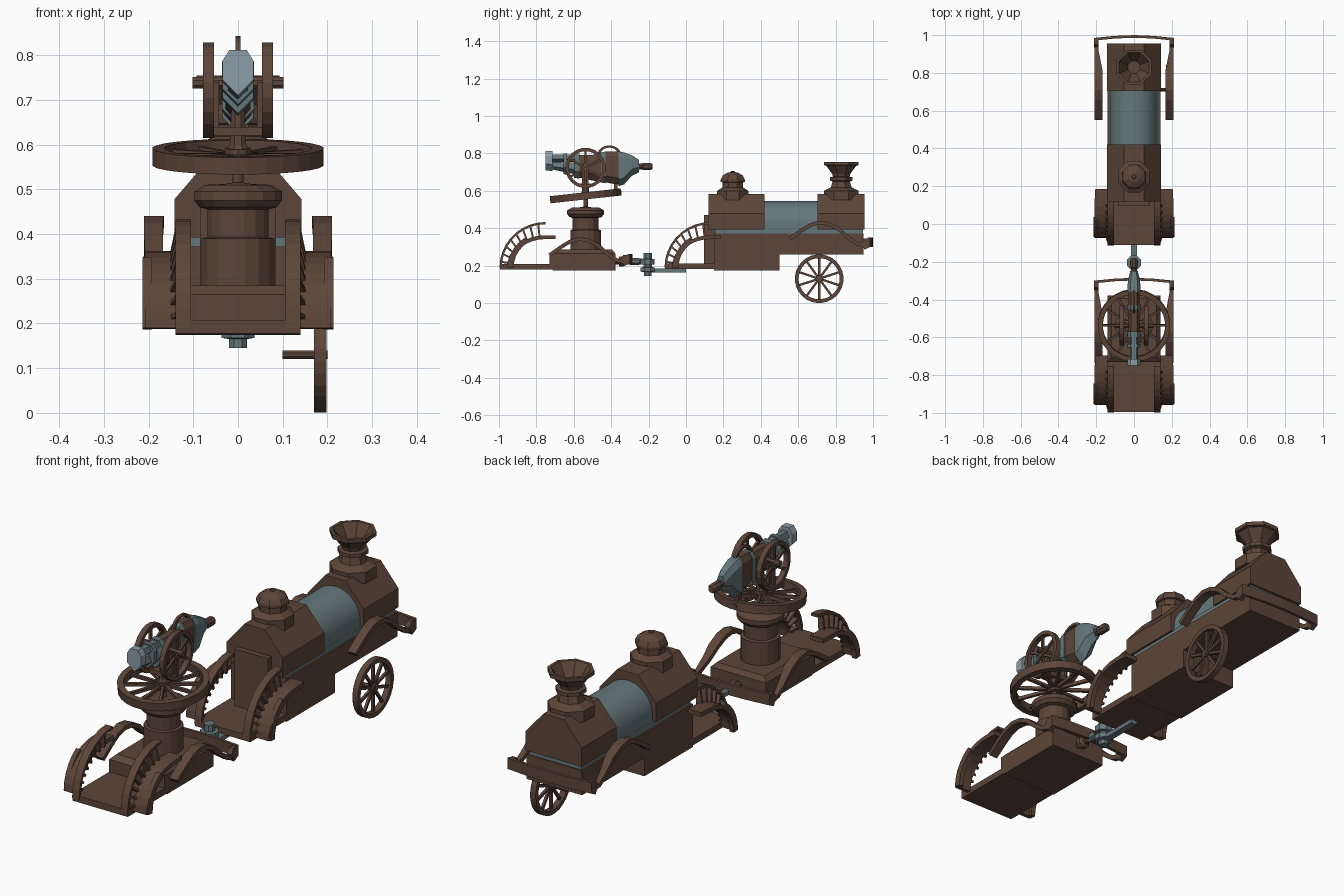
import bpy, bmesh, math
from mathutils import Matrix, Vector

if "Cube" in bpy.data.objects:
    bpy.data.objects.remove(bpy.data.objects["Cube"])

def material(name, rgb):
    m = bpy.data.materials.new(name)
    m.diffuse_color = (*[(c / 255) ** 2.2 for c in rgb], 1)
    m.use_nodes = True
    m.node_tree.nodes["Principled BSDF"].inputs["Base Color"].default_value = m.diffuse_color
    return m

BROWN = material("dark brown iron", (93, 71, 59))
STEEL = material("blue grey steel", (101, 119, 122))
PALE = material("pale steel", (138, 155, 166))

def loft(name, rings, mat, M=Matrix(), closed=False, smooth=False):
    """Skin a list of equal point rings; cap the ends unless closed."""
    bm = bmesh.new()
    vs = [[bm.verts.new(M @ Vector(p)) for p in r] for r in rings]
    n = len(rings[0])
    for i in range(len(vs) if closed else len(vs) - 1):
        a, b = vs[i], vs[(i + 1) % len(vs)]
        for j in range(n):
            k = (j + 1) % n
            bm.faces.new((a[j], a[k], b[k], b[j]))
    if not closed:
        bm.faces.new(vs[0])
        bm.faces.new(vs[-1])
    bmesh.ops.remove_doubles(bm, verts=bm.verts, dist=1e-5)
    bmesh.ops.recalc_face_normals(bm, faces=bm.faces)
    me = bpy.data.meshes.new(name)
    bm.to_mesh(me)
    bm.free()
    me.materials.append(mat)
    ob = bpy.data.objects.new(name, me)
    bpy.context.collection.objects.link(ob)
    if smooth:
        bpy.context.view_layer.objects.active = ob
        ob.select_set(True)
        bpy.ops.object.shade_smooth_by_angle(angle=math.radians(35))
        ob.select_set(False)
    return ob

def lathe(name, prof, n, mat, M=Matrix(), closed=False, smooth=False):
    ang = [2 * math.pi * (i + .5) / n for i in range(n)]
    return loft(name, [[(r * math.cos(a), r * math.sin(a), z) for a in ang] for r, z in prof],
                mat, M, closed, smooth)

def box(name, x, y, z, mat, M=Matrix()):
    return loft(name, [[(a, y[0], z[0]), (a, y[1], z[0]), (a, y[1], z[1]), (a, y[0], z[1])] for a in x], mat, M)

def along_y(name, sections, mat, smooth=False):
    return loft(name, [[(x, y, z) for x, z in s] for y, s in sections], mat, smooth=smooth)

def strip(name, path, t, mat=BROWN):
    """Band following (y, z, x0, x1) points with thickness t, built on both sides."""
    for s, side in ((1, "right"), (-1, "left")):
        rings = []
        for i, (y, z, x0, x1) in enumerate(path):
            a, b = path[max(i - 1, 0)], path[min(i + 1, len(path) - 1)]
            d = Vector((b[0] - a[0], b[1] - a[1])).normalized()
            ny, nz = d.y * t, -d.x * t
            rings.append([(s * x0, y, z), (s * x1, y, z), (s * x1, y + ny, z + nz), (s * x0, y + ny, z + nz)])
        loft(f"{name}_{side}", rings, mat)

def wheel(name, M, R, rin, w, spokes, sw, hub, n=24, mat=BROWN):
    """Spoked wheel about local z."""
    h = w / 2
    lathe(name + "_rim", [(rin, -h), (R, -h), (R, h), (rin, h)], n, mat, M, True)
    lathe(name + "_hub", [(hub, -h), (hub, h)], 10, mat, M)
    for i in range(spokes):
        box(f"{name}_spoke_{i}", (hub * .7, rin + .004), (-sw, sw), (-h * .4, h * .4), mat,
            M @ Matrix.Rotation(2 * math.pi * i / spokes, 4, 'Z'))

T = Matrix.Translation
AX = Matrix.Rotation(math.pi / 2, 4, 'Y')     # local z -> x
AY = Matrix.Rotation(-math.pi / 2, 4, 'X')    # local z -> y

# ---------- fenders shared by both wagons ----------
def spoked_fender(name, y0):
    def arc(ry, rz, x0, x1, n):
        return [(y0 - ry * math.cos(a), .19 + rz * math.sin(a), x0, x1)
                for a in [math.pi / 2 * i / n for i in range(n + 1)]]
    strip(name + "_rim", arc(.245, .243, .105, .14, 9), .012)
    strip(name + "_band", arc(.205, .172, .14, .208, 8) + [(y0 + .055, .362, .14, .205)], .02)
    strip(name + "_flange", arc(.2, .19, .192, .214, 8)[:6], .03)
    for i in range(1, 9):
        a = math.pi / 2 * (i - .4) / 8.6
        c, s = math.cos(a), math.sin(a)
        strip(f"{name}_spoke_{i}", [(y0 - .19 * c, .19 + .155 * s, .125, .155),
                                    (y0 - .24 * c, .19 + .238 * s, .115, .138)], .01)

def rear_fender(name, dy, dz):
    pts = [(.55, .352, .168, .208), (.61, .395, .168, .21), (.66, .425, .168, .21), (.71, .44, .166, .21),
           (.765, .433, .166, .21), (.82, .405, .168, .21), (.87, .36, .178, .21), (.92, .325, .188, .21),
           (.97, .315, .192, .21)]
    strip(name, [(y + dy, z + dz, a, b) for y, z, a, b in pts], .02)
    # bowed cross bar with hooked ends
    loft(name + "_cross_bar", [[(x, y + dy, .3 + dz), (x, y + dy - .014, .3 + dz),
         (x, y + dy - .014, .35 + dz), (x, y + dy, .35 + dz)]
         for x, y in ((-.212, .985), (-.1, .996), (0, 1), (.1, .996), (.212, .985))], BROWN)
    for s in (-1, 1):
        loft(f"{name}_hook_{s}", [[(s * x, y + dy, z + dz) for y, z in
             ((.935, .32), (.955, .285), (.985, .3), (.985, .345), (.95, .345))] for x in (.188, .212)], BROWN)

spoked_fender("gun_wagon_front_fender", -.752)
spoked_fender("engine_front_fender", .13)
rear_fender("gun_wagon_rear_fender", -1.285, -.088)
rear_fender("engine_rear_fender", 0, 0)

# ---------- gun wagon ----------
box("gun_wagon_deck", (-.14, .14), (-.995, -.70), (.178, .208), BROWN)
loft("gun_wagon_base", [[(x, y, z) for x, y in ((-a, f), (a, f), (a, b), (-a, b))] for a, f, b, z in
     ((.14, -.71, -.378, .174), (.14, -.73, -.378, .19), (.14, -.73, -.378, .265), (.12, -.705, -.395, .285))], BROWN)
P = T((0, -.537, 0))
lathe("pedestal", [(.083, .28), (.083, .39), (.07, .393), (.07, .455), (.088, .46), (.1, .475),
                   (.1, .495), (.075, .51), (.03, .512), (.012, .515), (.012, .58)], 16, BROWN, P)
wheel("turning_wheel", T((0, -.537, .573)) @ Matrix.Rotation(math.radians(6.3), 4, 'X'),
      .192, .165, .038, 12, .006, .03, 28)
lathe("gun_post", [(.03, .58), (.02, .6), (.016, .68)], 8, BROWN, P)
box("gun_bracket", (-.012, .012), (-.42, -.345), (.585, .6), BROWN)
box("gun_bracket_arm", (-.01, .01), (-.385, -.365), (.59, .64), BROWN)
box("gun_cradle", (-.055, .055), (-.565, -.51), (.62, .64), BROWN)
for s in (-1, 1):
    box(f"cradle_arm_{s}", (s * .042, s * .056), (-.555, -.52), (.62, .74), BROWN)

# ---------- gun ----------
def sec(w, zb, zt):
    c = min(.035, (zt - zb) * .4)
    return [(0, zb), (w, zb + c), (w, zt - .025), (w * .55, zt), (-w * .55, zt), (-w, zt - .025), (-w, zb + c)]

along_y("gun_nose", [(-.75, sec(.035, .71, .812)), (-.715, sec(.035, .705, .812))], PALE)
along_y("gun_barrel_upper", [(-.72, sec(.022, .755, .795)), (-.6, sec(.022, .755, .795))], STEEL)
along_y("gun_barrel_lower", [(-.72, sec(.022, .715, .755)), (-.6, sec(.022, .69, .75))], STEEL)
along_y("gun_chevron_1", [(-.655, sec(.035, .69, .8)), (-.635, sec(.035, .685, .8))], STEEL)
along_y("gun_chevron_2", [(-.6, sec(.035, .67, .8)), (-.57, sec(.035, .665, .8))], STEEL)
along_y("gun_body", [(-.58, sec(.028, .672, .79)), (-.43, sec(.028, .64, .795))], BROWN)
along_y("gun_chevron_3", [(-.455, sec(.036, .645, .805)), (-.43, sec(.036, .64, .81))], STEEL)
along_y("gun_breech", [(-.43, sec(.03, .645, .81)), (-.36, sec(.03, .632, .81))], BROWN)
along_y("gun_end_plate", [(-.36, sec(.035, .625, .81)), (-.33, sec(.035, .635, .805)),
                          (-.29, sec(.03, .68, .79)), (-.25, sec(.02, .7, .765))], STEEL)
lathe("gun_rear_handle", [(.016, -.27), (.016, -.235), (.021, -.23), (.021, -.19), (.014, -.18)], 8, BROWN,
      T((0, 0, .73)) @ AY)
# carrying handle
loft("gun_handle", [[(x, -.41 + r * math.cos(a) * 1.3, .795 + r * math.sin(a)) for x, r in
     ((-.006, .036), (.006, .036), (.006, .048), (-.006, .048))]
     for a in [math.pi * i / 8 for i in range(9)]], BROWN)
for s in (-1, 1):
    wheel(f"gun_side_wheel_{s}", T((s * .066, -.537, .722)) @ AX, .108, .09, .024, 6, .006, .016, 20)
lathe("gun_axle", [(.014, -.102), (.014, .102)], 8, BROWN, T((0, -.537, .738)) @ AX)

# ---------- hitch ----------
lathe("hitch_tongue", [(.016, -.385), (.016, -.36), (.03, -.355), (.03, -.335), (.016, -.325), (.016, -.235)], 8,
      BROWN, T((0, 0, .222)) @ AY)
lathe("hitch_clevis", [(.018, -.3), (.018, -.25)], 6, STEEL, T((0, 0, .222)) @ AY)
lathe("hitch_pin", [(.022, .145), (.022, .165), (.04, .168), (.04, .19), (.024, .192), (.024, .205), (.04, .207),
                    (.04, .235), (.024, .237), (.024, .268)], 8, STEEL, T((0, -.205, 0)))
box("hitch_bar", (-.016, .016), (-.2, 0), (.164, .184), STEEL)

# ---------- engine wagon ----------
box("engine_deck", (-.14, .14), (-.112, .16), (.182, .21), BROWN)
box("engine_lower_frame", (-.14, .14), (.15, .5), (.175, .262), BROWN)
box("engine_frame", (-.14, .14), (.15, .95), (.26, .372), BROWN)
box("engine_steel_strip", (-.132, .132), (.155, .945), (.37, .396), STEEL)
box("engine_front_locker", (-.085, .085), (.095, .16), (.2, .47), BROWN)
cab = [(-.142, .392), (.142, .392), (.142, .478), (.052, .583), (-.052, .583), (-.142, .478)]
along_y("engine_front_cab", [(.12, cab), (.42, cab)], BROWN)
along_y("engine_rear_cab", [(.703, cab), (.955, cab)], BROWN)
arch = [(-.125, .39), (.125, .39)] + [(.125 * math.cos(a), .42 + .125 * math.sin(a))
                                      for a in [math.pi * i / 20 for i in range(21)]]
along_y("engine_boiler", [(.41, arch), (.71, arch)], STEEL, smooth=True)
# steam dome
lathe("steam_dome", [(.09, .55), (.09, .6), (.06, .618), (.06, .645), (.07, .647), (.07, .66), (.058, .682),
                     (.03, .697), (.012, .7), (.01, .705), (0, .705)], 8, BROWN, T((0, .25, 0)))
# funnel stack, hollow at the top
lathe("funnel_stack", [(.1, .55), (.1, .6), (.06, .618), (.05, .65), (.066, .655), (.066, .672), (.048, .676),
                       (.052, .69), (.088, .735), (.1, .737), (.1, .755), (.085, .755), (.035, .68), (0, .68)],
      8, BROWN, T((0, .83, 0)))
# single running wheel
wheel("running_wheel", T((.184, .712, .13)) @ AX, .13, .11, .028, 10, .006, .02, 28)
lathe("running_wheel_axle", [(.01, .1), (.01, .2)], 8, BROWN, T((0, .712, .13)) @ AX)
